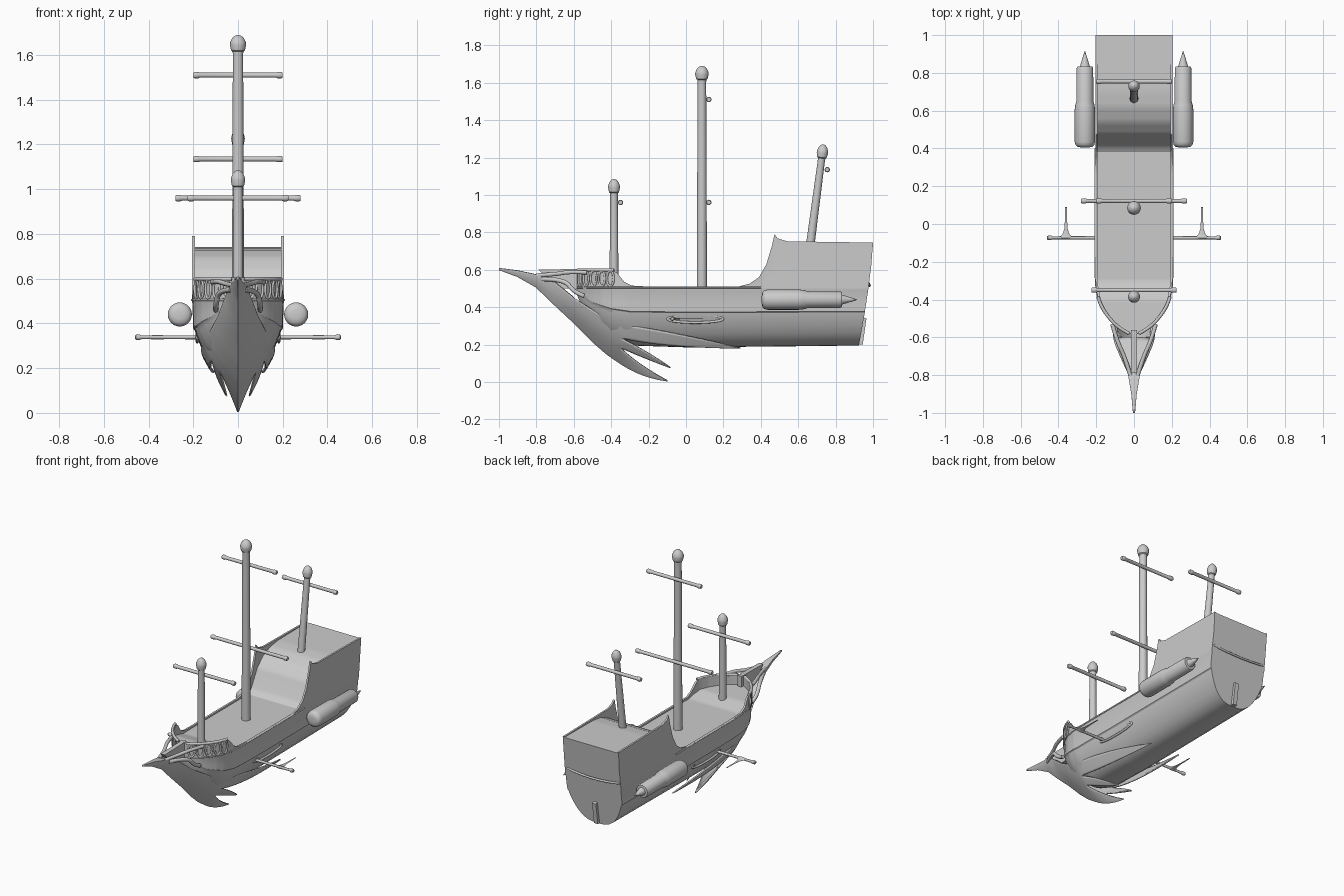
import bpy, bmesh, math
from mathutils import Vector

if "Cube" in bpy.data.objects:
    bpy.data.objects.remove(bpy.data.objects["Cube"])


def finish(name, bm, angle=35):
    bmesh.ops.remove_doubles(bm, verts=bm.verts, dist=0.0004)
    bmesh.ops.recalc_face_normals(bm, faces=bm.faces)
    me = bpy.data.meshes.new(name)
    bm.to_mesh(me)
    bm.free()
    ob = bpy.data.objects.new(name, me)
    bpy.context.collection.objects.link(ob)
    bpy.ops.object.select_all(action='DESELECT')
    ob.select_set(True)
    bpy.context.view_layer.objects.active = ob
    bpy.ops.object.shade_smooth_by_angle(angle=math.radians(angle))
    return ob


def skin(bm, rows, closed=True, caps=True):
    vs = [[bm.verts.new(p) for p in r] for r in rows]
    n = len(rows[0])
    for a, b in zip(vs, vs[1:]):
        for i in range(n if closed else n - 1):
            j = (i + 1) % n
            bm.faces.new((a[i], a[j], b[j], b[i]))
    if caps:
        bm.faces.new(vs[0])
        bm.faces.new(vs[-1])


def lathe(name, profile, origin, axis, seg=20, squash=1.0):
    """Revolve (radius, distance) pairs about an axis; squash flattens it."""
    rot = Vector((0, 0, 1)).rotation_difference(Vector(axis).normalized())
    bm = bmesh.new()
    rows = []
    for r, h in profile:
        row = []
        for i in range(seg):
            a = 2 * math.pi * i / seg
            p = rot @ Vector((r * math.cos(a), r * math.sin(a), h))
            row.append(Vector(origin) + Vector((p.x, p.y, p.z * squash)))
        rows.append(row)
    skin(bm, rows)
    return finish(name, bm)


def tube(name, pts, radius, cyclic=False):
    cu = bpy.data.curves.new(name, 'CURVE')
    cu.dimensions = '3D'
    cu.bevel_depth = radius
    cu.bevel_resolution = 3
    cu.use_fill_caps = True
    sp = cu.splines.new('NURBS')
    sp.points.add(len(pts) - 1)
    for q, p in zip(sp.points, pts):
        q.co = (*p, 1)
    sp.use_endpoint_u = not cyclic
    sp.use_cyclic_u = cyclic
    sp.order_u = 3
    ob = bpy.data.objects.new(name, cu)
    bpy.context.collection.objects.link(ob)
    return ob


def interp(table, y):
    for (y0, a), (y1, b) in zip(table, table[1:]):
        if y <= y1:
            return a + (b - a) * max(0, (y - y0) / (y1 - y0))
    return table[-1][1]


# Hull: half width, keel, bulwark top and deck heights along y
width = [(-.585, .012), (-.575, .04), (-.54, .092), (-.5, .13), (-.45, .165), (-.4, .188), (-.33, .202), (-.2, .205), (1, .205)]
keel = [(-.585, .47), (-.55, .39), (-.5, .31), (-.4, .23), (-.3, .195), (0, .185), (1, .195)]
sheer = [(-.585, .605), (-.4, .6), (-.37, .585), (-.33, .535), (-.29, .515), (-.2, .51), (.28, .51), (.34, .525),
         (.39, .56), (.43, .63), (.46, .73), (.473, .79), (.49, .768), (.54, .752), (1, .745)]
deck = [(-.585, .535), (-.4, .53), (-.3, .5), (.38, .5), (.41, .52), (.44, .57), (.48, .64), (.54, .695), (.62, .728), (.7, .738), (1, .741)]
section = [(0, 0), (.2, .005), (.38, .035), (.56, .115), (.7, .22), (.82, .36), (.91, .5), (.94, .57), (.975, .59), (.985, .7), (.99, .94), (1, .96), (1, 1)]
ys = sorted({round(-.58 + i * .02, 3) for i in range(80)} | {y for t in (width, sheer, deck) for y, _ in t})
bm = bmesh.new()
rows = []
for y in ys:
    w, k, s, d = (interp(t, y) for t in (width, keel, sheer, deck))
    wi = max(w - .012, w * .5)
    pts = [(w * fx, k + (.505 - k) * fz) for fx, fz in section]
    pts += [(w * .99, .505 + (s - .505) * .5), (w, s), (wi, s), (wi, d), (0, d)]
    pts += [(-x, z) for x, z in pts[-2:0:-1]]
    f = max(0, (y - .6) / .4)
    rows.append([(x, y - f * .075 * ((.75 - z) / .55) ** 1.4 if z < .75 else y, z) for x, z in pts])
skin(bm, rows)
finish("hull", bm, 30)

# Rudder and transom ledge
bm = bmesh.new()
skin(bm, [[(x, .9, .2), (x, .945, .2), (x, .965, .34), (x, .93, .35)] for x in (-.014, .014)])
finish("rudder", bm)
tube("transom_ledge", [(-.195, .975, .53), (-.1, .981, .515), (.1, .981, .515), (.195, .975, .53)], .007)

# Prow shell: swept V-shaped blade splitting into three tail fingers per side
kz = [(-1, .602), (-.9, .565), (-.8, .508), (-.72, .43), (-.6, .318), (-.5, .217), (-.42, .147), (-.35, .1)]
ex = [(-1, .002), (-.9, .011), (-.8, .028), (-.7, .05), (-.6, .08), (-.5, .112), (-.42, .135), (-.35, .152)]
ez = [(-1, .606), (-.9, .593), (-.8, .572), (-.7, .53), (-.6, .45), (-.5, .385), (-.42, .34), (-.35, .31)]


def shell(y, u):
    k, x, z = interp(kz, y), interp(ex, y), interp(ez, y)
    b = math.sin(math.pi * u)
    return Vector((x * (u + .12 * b), y, k + (z - k) * u))


def bez(a, b, c, t):
    return a * (1 - t) ** 2 + Vector(b) * 2 * t * (1 - t) + Vector(c) * t * t


fingers = [  # u range, low control, high control, tip
    (0, .4, (0, -.24, .025), (.035, -.27, .1), (0, -.095, .006)),
    (.4, .65, (.065, -.23, .13), (.1, -.2, .16), (.05, -.08, .075)),
    (.65, 1, (.135, -.15, .185), (.185, -.08, .27), (.105, .3, .18))]
bm = bmesh.new()
for side in (1, -1):
    m = Vector((side, 1, 1))
    front = [-1 + .65 * i / 26 for i in range(27)]
    skin(bm, [[shell(y, j / 20) * m for j in range(21)] for y in front], False, False)
    for u0, u1, lo, hi, tip in fingers:
        n = round((u1 - u0) * 20)
        rows = []
        for i in range(15):
            t = i / 14 * .99
            shift = [shell(-.35, u0 + (u1 - u0) * j / n) - shell(-.35, u0).lerp(shell(-.35, u1), j / n) for j in range(n + 1)]
            a, b = bez(shell(-.35, u0), lo, tip, t), bez(shell(-.35, u1), hi, tip, t)
            rows.append([(a.lerp(b, j / n) + shift[j] * (1 - t)) * m for j in range(n + 1)])
        skin(bm, rows, False, False)
top = [-1 + .4 * i / 16 for i in range(17)]
skin(bm, [[shell(y, 1) * Vector((s, 1, 1)) for s in (1, 0, -1)] for y in top], False, False)
ob = finish("prow_shell", bm)
mod = ob.modifiers.new("thickness", 'SOLIDIFY')
mod.thickness = .008
mod.offset = 0

# Bowsprit block and curved head rails
bm = bmesh.new()
skin(bm, [[(x, -.79, .6), (x, -.56, .605), (x, -.56, .5), (x, -.66, .5), (x, -.75, .56)] for x in (-.015, .015)])
finish("bowsprit", bm)
for s in (1, -1):
    tube("upper_head_rail", [(s * .115, -.53, .585), (s * .09, -.62, .59), (s * .05, -.7, .575), (s * .02, -.8, .57)], .011)
    tube("lower_head_rail", [(s * .1, -.545, .46), (s * .1, -.6, .48), (s * .085, -.65, .55), (s * .03, -.77, .55)], .012)

# Forecastle rail caps and oval panels following the bow outline
for s in (1, -1):
    tube("bow_rail", [(s * interp(width, y), y, .598) for y in (-.58, -.56, -.53, -.49, -.45, -.41, -.385)], .009)
    tube("wale", [(s * interp(width, y) * 1.0, y, .505) for y in (-.58, -.55, -.5, -.45, -.4, -.33, -.2, 0, .4)], .005)
    for y in (-.565, -.535, -.495, -.45, -.405):
        w = interp(width, y)
        tan = Vector((s * (interp(width, y + .01) - interp(width, y - .01)), .02, 0)).normalized()
        c = Vector((s * w, y, .553))
        ring = [c + tan * .02 * math.cos(i * math.pi / 6) + Vector((0, 0, .042 * math.sin(i * math.pi / 6))) for i in range(12)]
        tube("bow_oval", ring, .006, True)


# Masts with flared pointed caps
def mast(name, base, tip, r):
    d = Vector(tip) - Vector(base)
    h, c = d.length, r * 1.45
    prof = [(r * 1.1, 0), (r, h * .5), (r * .92, h - .09), (r * .95, h - .075), (c * .85, h - .07), (c, h - .045),
            (c * .97, h - .034), (c * .75, h - .016), (c * .4, h - .004), (.002, h)]
    lathe(name, prof, base, d)


mast("fore_mast", (0, -.385, .5), (0, -.385, 1.085), .022)
mast("main_mast", (0, .085, .48), (0, .085, 1.69), .025)
mast("mizzen_mast", (0, .66, .7), (0, .735, 1.27), .021)

# Yards with thicker ends
for name, y, z, L in (("fore_yard", -.35, .96, .225), ("main_lower_yard", .122, .96, .28),
                      ("main_upper_yard", .122, 1.51, .2), ("mizzen_yard", .755, 1.135, .2)):
    r = .011
    lathe(name, [(r, -L), (r * 1.3, -L + .006), (r * 1.3, -L + .022), (r, -L + .03), (r, L - .03),
                 (r * 1.3, L - .022), (r * 1.3, L - .006), (r, L)], (0, y, z), (1, 0, 0), 14)

for s in (1, -1):
    # Side thrusters
    lathe("thruster", [(.02, 0), (.04, .004), (.05, .014), (.054, .03), (.054, .2), (.051, .225), (.045, .245),
                       (.044, .42), (.04, .428), (.02, .43)], (s * .26, .405, .44), (0, 1, 0), 24)
    lathe("thruster_tip", [(.02, .0), (.026, .005), (.014, .045), (.001, .085)], (s * .26, .83, .44), (0, 1, 0), 16)
    # Side spars with backward prongs and hull ports
    lathe("side_spar", [(.009, 0), (.008, .25), (.012, .26), (.012, .275), (.008, .28)], (s * .18, -.073, .338), (s, 0, 0), 12)
    lathe("spar_prong", [(.045, 0), (.028, .01), (.016, .025), (.009, .05), (.006, .09), (.004, .165)],
          (s * .36, -.075, .338 * 1), (0, 1, 0), 14, .25)
    port = [(s * .182, .05 + .15 * math.cos(i * math.pi / 8), .337 + .02 * math.sin(i * math.pi / 8)) for i in range(16)]
    tube("hull_port_rim", port, .007, True)
